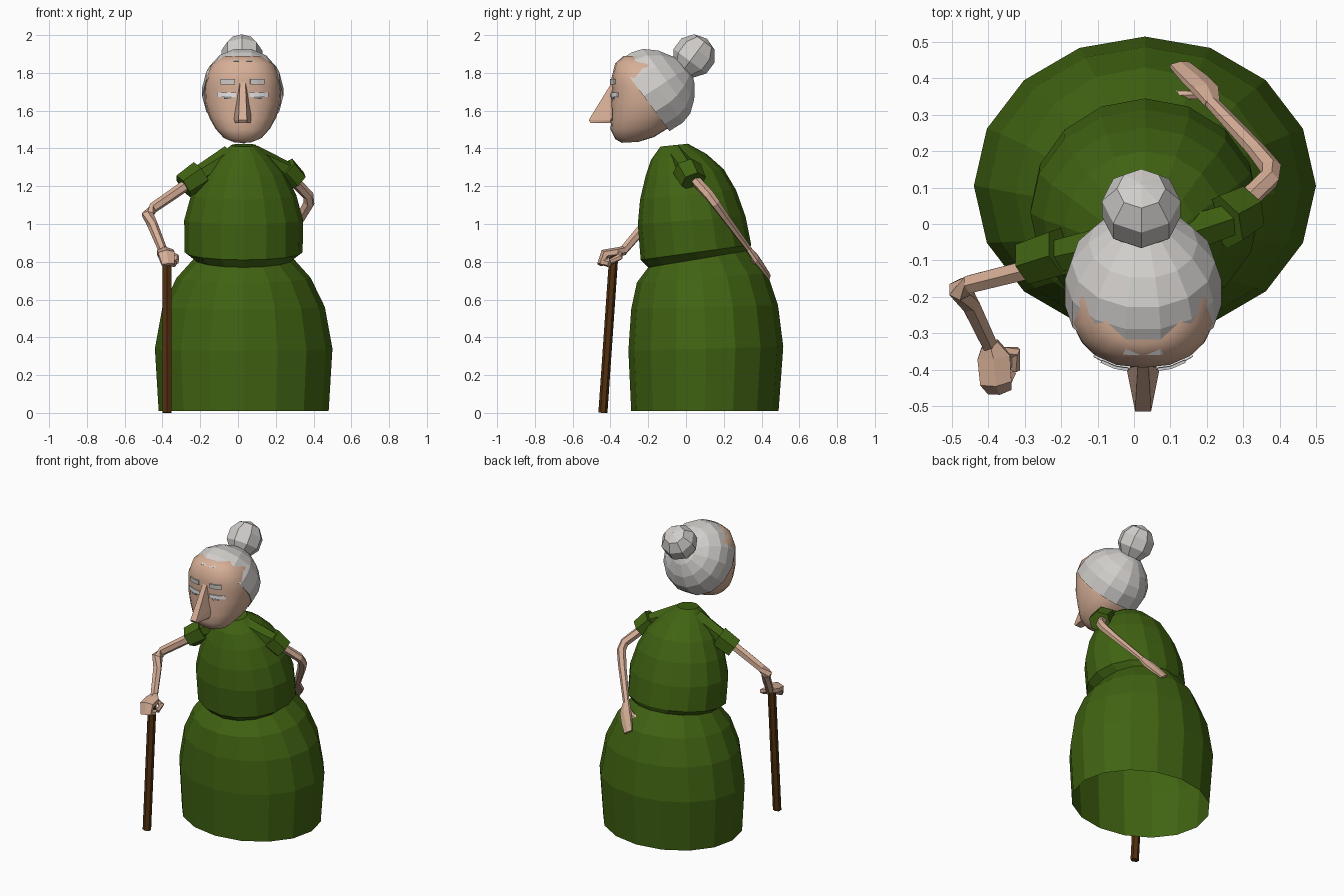
import bpy, bmesh, math
from mathutils import Vector, Matrix
from mathutils.bvhtree import BVHTree

if "Cube" in bpy.data.objects:
    bpy.data.objects.remove(bpy.data.objects["Cube"])

CX = 0.03  # body centre line


def material(name, rgb):
    m = bpy.data.materials.new(name)
    m.diffuse_color = (*rgb, 1)
    m.use_nodes = True
    m.node_tree.nodes["Principled BSDF"].inputs["Base Color"].default_value = m.diffuse_color
    return m


GREEN = material("green cloth", (0.052, 0.125, 0.006))
SKIN = material("skin", (0.68, 0.43, 0.31))
HAIR = material("grey hair", (0.64, 0.62, 0.60))
WOOD = material("dark wood", (0.085, 0.03, 0.005))
EYE = material("eye white", (0.75, 0.75, 0.75))
IRIS = material("eye grey", (0.28, 0.27, 0.26))


def finish(name, bm, mat, smooth=False):
    bmesh.ops.recalc_face_normals(bm, faces=bm.faces)
    me = bpy.data.meshes.new(name)
    bm.to_mesh(me)
    bm.free()
    ob = bpy.data.objects.new(name, me)
    bpy.context.collection.objects.link(ob)
    me.materials.append(mat)
    for p in me.polygons:
        p.use_smooth = smooth
    return ob


def loft(name, rings, mat, cap_start=True, cap_end=True, smooth=False):
    bm = bmesh.new()
    vs = [[bm.verts.new(p) for p in r] for r in rings]
    n = len(rings[0])
    for a, b in zip(vs, vs[1:]):
        for i in range(n):
            j = (i + 1) % n
            bm.faces.new((a[i], a[j], b[j], b[i]))
    if cap_start:
        bm.faces.new(vs[0])
    if cap_end:
        bm.faces.new(vs[-1])
    return finish(name, bm, mat, smooth)


def tube(name, pts, mat, sides=6, hint=(0, 0, 1)):
    """Loft along a path; each point is x, y, z, half width, half thickness."""
    pos = [Vector(p[:3]) for p in pts]
    rings = []
    for i, p in enumerate(pts):
        t = (pos[min(i + 1, len(pos) - 1)] - pos[max(i - 1, 0)]).normalized()
        s = t.cross(Vector(hint)).normalized()
        u = s.cross(t)
        rings.append([pos[i] + s * p[3] * math.cos(a) + u * p[4] * math.sin(a)
                      for a in [(k + 0.5) * math.tau / sides for k in range(sides)]])
    return loft(name, rings, mat)


def tilted_ring(yf, zf, yb, zb, rx, n=16, cx=CX, power=2.0):
    """Oval ring given by its front point, back point and half width."""
    out = []
    for k in range(n):
        a = k * math.tau / n
        s, c = math.sin(a), math.cos(a)
        s = math.copysign(abs(s) ** (2 / power), s)
        c = math.copysign(abs(c) ** (2 / power), c)
        f = (c + 1) / 2
        out.append((cx + rx * s, yf + (yb - yf) * f, zf + (zb - zf) * f))
    return out


# Dress: open skirt, pinched waist, hunched bodice
dress = [(-.29, .01, .49, .01, .45), (-.305, .33, .515, .35, .47),
         (-.29, .55, .487, .57, .43), (-.26, .69, .43, .74, .355),
         (-.20, .77, .335, .86, .265), (-.24, .81, .345, .89, .312),
         (-.255, 1.0, .315, 1.04, .315), (-.243, 1.13, .265, 1.18, .278),
         (-.215, 1.25, .20, 1.29, .22), (-.185, 1.34, .11, 1.37, .145),
         (-.135, 1.41, .01, 1.425, .065)]
loft("dress", [tilted_ring(*r) for r in dress], GREEN, cap_start=False)

# Sleeves with flared cuffs
tube("left_sleeve", [(-.04, -.05, 1.36, .06, .06), (-.22, -.09, 1.255, .05, .045)], GREEN)
tube("left_cuff", [(-.195, -.075, 1.265, .072, .075), (-.29, -.105, 1.20, .066, .068)], GREEN)
tube("right_sleeve", [(.08, -.05, 1.36, .06, .06), (.26, .01, 1.285, .05, .045)], GREEN)
tube("right_cuff", [(.245, .005, 1.295, .08, .07), (.31, .04, 1.225, .07, .065)], GREEN)

# Arm resting on the cane
tube("left_arm", [(-.22, -.10, 1.24, .03, .03), (-.29, -.125, 1.195, .03, .03),
                  (-.45, -.165, 1.085, .028, .028), (-.478, -.18, 1.05, .034, .034),
                  (-.45, -.22, .99, .028, .028), (-.395, -.335, .855, .024, .024)], SKIN)
tube("left_hand", [(-.395, -.325, .86, .024, .024), (-.385, -.365, .85, .052, .026),
                   (-.38, -.43, .84, .05, .028), (-.37, -.455, .785, .038, .016)],
     SKIN, hint=(0, -.5, 1))
tube("left_thumb", [(-.37, -.355, .845, .02, .018), (-.328, -.352, .825, .018, .018),
                    (-.325, -.40, .80, .013, .015)], SKIN)
tube("left_fingers", [(-.36, -.435, .80, .025, .02), (-.335, -.405, .79, .014, .02)], SKIN)

# Arm folded behind the back
flat = (.3, .75, .6)
tube("right_arm", [(.26, .02, 1.275, .03, .028), (.31, .065, 1.215, .03, .028),
                   (.372, .125, 1.15, .03, .028), (.375, .155, 1.11, .032, .026),
                   (.335, .205, 1.04, .028, .022), (.213, .335, .865, .023, .015)],
     SKIN, hint=flat)
tube("right_hand", [(.215, .33, .87, .024, .015), (.195, .37, .82, .045, .017),
                    (.165, .40, .78, .044, .015), (.125, .438, .727, .036, .01)],
     SKIN, hint=flat)
tube("right_thumb", [(.20, .355, .845, .02, .014), (.15, .355, .80, .017, .012),
                     (.085, .36, .785, .01, .008)], SKIN, hint=flat)

# Cane
tube("cane", [(-.375, -.44, .0, .027, .024), (-.375, -.382, .84, .027, .024)],
     WOOD, hint=(0, 1, 0))

# Face
HX = 0.025
face_rings = [(-.34, 1.43, -.25, 1.435, .045), (-.375, 1.45, -.17, 1.46, .10),
              (-.40, 1.50, -.09, 1.51, .145), (-.395, 1.56, -.05, 1.57, .178),
              (-.398, 1.64, -.01, 1.64, .20), (-.392, 1.72, .0, 1.71, .205),
              (-.395, 1.77, -.01, 1.77, .20), (-.375, 1.85, -.05, 1.83, .17),
              (-.33, 1.89, -.10, 1.88, .11)]
face = loft("face", [tilted_ring(*r, n=20, cx=HX, power=2.35) for r in face_rings],
            SKIN, smooth=True)

# Nose
bm = bmesh.new()
for s in (-1, 1):
    for dx, y, z in [(.014, -.38, 1.77), (.022, -.515, 1.55), (.022, -.505, 1.535),
                     (.045, -.40, 1.55), (.04, -.40, 1.535), (.018, -.41, 1.70),
                     (.045, -.37, 1.60)]:
        bm.verts.new((HX + s * dx, y, z))
bmesh.ops.convex_hull(bm, input=bm.verts)
finish("nose", bm, SKIN)

# Brows, eyes and mouth: thin strips laid on the face
tree = BVHTree.FromPolygons([v.co for v in face.data.vertices],
                            [p.vertices for p in face.data.polygons])


def strip(name, x0, x1, z0, z1, mat, lift=.006, steps=4):
    bm = bmesh.new()
    rows = []
    for z in (z0, z1):
        row = []
        for i in range(steps + 1):
            x = x0 + (x1 - x0) * i / steps
            hit = tree.ray_cast(Vector((x, -1, z)), Vector((0, 1, 0)))[0]
            row.append(bm.verts.new((x, hit.y - lift, z)))
        rows.append(row)
    for i in range(steps):
        bm.faces.new((rows[0][i], rows[0][i + 1], rows[1][i + 1], rows[1][i]))
    ob = finish(name, bm, mat)
    mod = ob.modifiers.new("thickness", 'SOLIDIFY')
    mod.thickness, mod.offset = .008, 0


for side, s in (("left", -1), ("right", 1)):
    def span(a, b):
        return sorted((HX + s * a, HX + s * b))
    strip(side + "_brow", *span(.04, .115), 1.74, 1.768, HAIR, .009)
    strip(side + "_eye", *span(.035, .135), 1.672, 1.695, EYE, .004)
    strip(side + "_iris", *span(.06, .098), 1.662, 1.674, IRIS, .004)

# Hair: faceted cap whose axis points up and back
axis = Vector((0, .805, .593))
up = Vector((0, -.593, .805))
mid = Vector((HX, -.22, 1.68))
rings = []
for w, r, off in [(.01, .19, 0), (-.005, .236, 0), (.08, .236, -.006), (.14, .217, -.008),
                  (.2, .165, -.012), (.25, .09, -.02), (.272, .03, -.03)]:
    rings.append([mid + axis * w + up * (off + r * math.cos(a)) +
                  Vector((r * .91 * math.sin(a), 0, 0))
                  for a in [(k + .5) * math.tau / 14 for k in range(14)]])
loft("hair", rings, HAIR, cap_start=False)

# Bun
bm = bmesh.new()
turn = Vector((0, 0, 1)).rotation_difference(Vector((0, .6, .8))).to_matrix().to_4x4()
bmesh.ops.create_uvsphere(bm, u_segments=8, v_segments=5, radius=.114,
                          matrix=Matrix.Translation((.02, .042, 1.89)) @ turn)
finish("bun", bm, HAIR)
